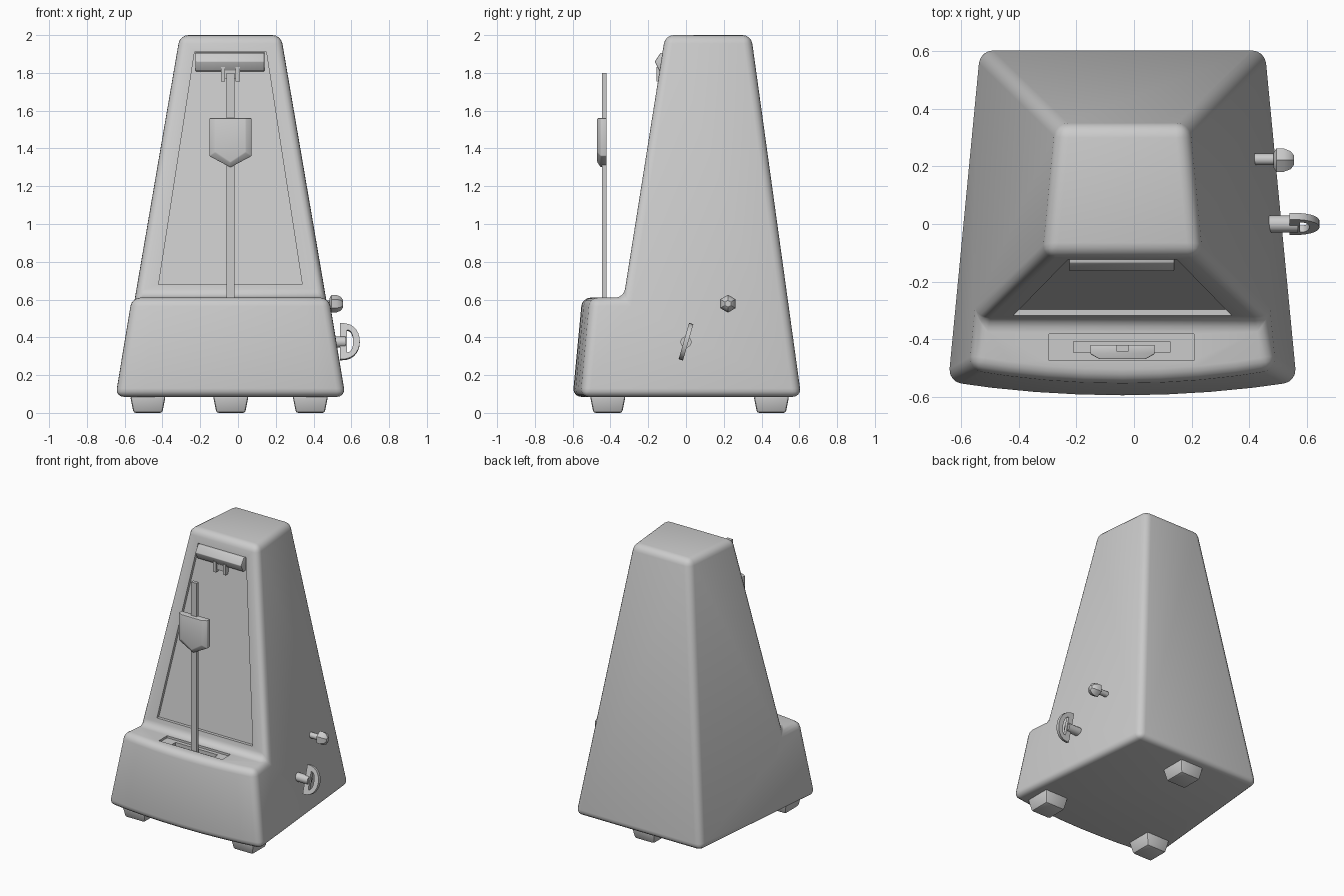
import bpy, bmesh, math
from mathutils import Matrix, Vector

if "Cube" in bpy.data.objects:
    bpy.data.objects.remove(bpy.data.objects["Cube"])

CX = -0.04  # centre line of the case


def finish(name, bm, bevel=0.0, segments=2, smooth=True):
    bmesh.ops.recalc_face_normals(bm, faces=bm.faces)
    if bevel:
        edges = [e for e in bm.edges if e.calc_face_angle(0) > 0.35]
        bmesh.ops.bevel(bm, geom=edges, offset=bevel, segments=segments,
                        profile=0.5, affect='EDGES', clamp_overlap=True)
    me = bpy.data.meshes.new(name)
    bm.to_mesh(me)
    bm.free()
    ob = bpy.data.objects.new(name, me)
    bpy.context.collection.objects.link(ob)
    if smooth:
        shade(ob)
    return ob


def shade(ob):
    bpy.ops.object.select_all(action='DESELECT')
    bpy.context.view_layer.objects.active = ob
    ob.select_set(True)
    bpy.ops.object.shade_smooth_by_angle(angle=math.radians(35))


def loft(name, rings, closed=False, matrix=None, **kw):
    """Skin rings of equal length; cap the ends or join them in a loop."""
    bm = bmesh.new()
    vs = [[bm.verts.new(p) for p in r] for r in rings]
    n = len(rings[0])
    pairs = list(zip(vs, vs[1:])) + ([(vs[-1], vs[0])] if closed else [])
    for a, b in pairs:
        for i in range(n):
            j = (i + 1) % n
            bm.faces.new((a[i], a[j], b[j], b[i]))
    if not closed:
        bm.faces.new(vs[0])
        bm.faces.new(vs[-1])
    if matrix:
        bm.transform(matrix)
    return finish(name, bm, **kw)


def rect(x0, x1, y0, y1, z):
    return [(x0, y0, z), (x1, y0, z), (x1, y1, z), (x0, y1, z)]


def box(name, x0, x1, y0, y1, z0, z1, **kw):
    return loft(name, [rect(x0, x1, y0, y1, z0), rect(x0, x1, y0, y1, z1)], **kw)


def turned_x(name, y, z, profile, n):
    """Turned part along x from (x, radius) pairs."""
    return loft(name, [[(x, y + r * math.sin(2 * math.pi * i / n),
                         z + r * math.cos(2 * math.pi * i / n)) for i in range(n)]
                       for x, r in profile])


# Case: tapered tower and ledge, with a bowed lower front
def case_point(u, y, z):
    half = 0.612 - 0.096 * (y + 0.55) - 0.156 * (z - 0.09)
    return (CX + u * half, y, z)


bm = bmesh.new()
us = [-1 + i / 4 for i in range(9)]
low = [bm.verts.new(case_point(u, -0.60 + 0.047 * u * u, 0.085)) for u in us]
high = [bm.verts.new(case_point(u, -0.55 + 0.047 * u * u, 0.61)) for u in us]
inner, top_f, top_b, back = [[bm.verts.new(case_point(u, y, z)) for u in (-1, 1)]
                             for y, z in [(-0.33, 0.61), (-0.11, 2), (0.345, 2), (0.61, 0.085)]]
for i in range(8):
    bm.faces.new((low[i], low[i + 1], high[i + 1], high[i]))
bm.faces.new(high + inner[::-1])
bm.faces.new(low + back[::-1])
for a, b in ((inner, top_f), (top_f, top_b), (top_b, back)):
    bm.faces.new((a[0], a[1], b[1], b[0]))
for s, k in ((0, 0), (1, 8)):
    bm.faces.new((low[k], high[k], inner[s], top_f[s], top_b[s], back[s]))
case = finish("case", bm, bevel=0.045, segments=4, smooth=False)


# Recesses: sloping front panel, ledge plate and pendulum slot
def tower_y(z):
    return -0.33 + (z - 0.61) * 0.22 / 1.39


panel = [(-0.42, 0.68), (0.34, 0.68), (0.15, 1.91), (-0.23, 1.91)]
cutters = [
    loft("panel_cutter", [[(x, tower_y(z) + d, z) for x, z in panel]
                          for d in (-0.1, 0.022)], smooth=False),
    box("plate_cutter", -0.295, 0.208, -0.475, -0.382, 0.595, 0.7, smooth=False),
    box("slot_cutter", -0.21, 0.125, -0.447, -0.408, 0.54, 0.65, smooth=False),
]
bpy.context.view_layer.objects.active = case
for c in cutters:
    c.hide_render = True
    m = case.modifiers.new("recess", 'BOOLEAN')
    m.operation, m.object, m.solver = 'DIFFERENCE', c, 'EXACT'
    bpy.ops.object.modifier_apply(modifier=m.name)
    bpy.data.objects.remove(c)
shade(case)

# Rod catch: faceted bar and clip at the top of the panel
bar = [(-0.09, 1.91), (-0.135, 1.905), (-0.165, 1.86), (-0.14, 1.81), (-0.09, 1.805)]
loft("catch_bar", [[(x, y, z) for y, z in bar] for x in (-0.225, 0.14)], bevel=0.004)
for x in (-0.09, -0.012):
    box("clip_prong", x, x + 0.022, -0.155, -0.09, 1.755, 1.83)
box("clip_back", -0.09, 0.01, -0.14, -0.09, 1.77, 1.83)

# Pendulum rod and sliding weight
box("pendulum_rod", CX - 0.021, CX + 0.021, -0.444, -0.42, 0.545, 1.8)
shape = [(-0.112, 1.56), (0.112, 1.56), (0.112, 1.36), (0, 1.3), (-0.112, 1.36)]
loft("pendulum_weight", [[(CX + x * s, y, 1.56 + (z - 1.56) * t) for x, z in shape]
                         for y, s, t in ((-0.42, 1, 1), (-0.452, 1, 1), (-0.47, 0.72, 0.9))],
     bevel=0.004)

# Winding key: shaft and tilted D-shaped grip
turned_x("key_shaft", 0, 0.375, [(0.42, 0.03), (0.57, 0.03)], 12)


def grip(x0, rx, rz, y):
    angles = [math.pi / 2 - math.pi * i / 14 for i in range(15)]
    return [(x0 + rx * max(math.cos(a), 0) ** 0.8, y, rz * math.sin(a)) for a in angles]


O, I = (0.54, 0.105, 0.1), (0.577, 0.033, 0.062)
loft("key_grip", [grip(*O, -0.012), grip(*O, 0.012), grip(*I, 0.012), grip(*I, -0.012)],
     closed=True, matrix=Matrix.Translation((0, 0, 0.377)) @ Matrix.Rotation(math.radians(-16), 4, 'X'))

# Stop knob: stem and six-sided rounded head
turned_x("knob_stem", 0.225, 0.575, [(0.36, 0.02), (0.5, 0.02)], 12)
turned_x("knob_head", 0.222, 0.578, [(0.485, 0.03), (0.495, 0.047), (0.52, 0.047),
                                     (0.545, 0.036), (0.557, 0.018)], 6)

# Three tapered feet: two in front, one at the back
for x, y in ((-0.477, -0.414), (0.383, -0.414), (-0.038, 0.452)):
    loft("foot", [rect(x - r, x + r, y - r, y + r, z)
                  for r, z in ((0.076, 0), (0.094, 0.09))], bevel=0.012)
